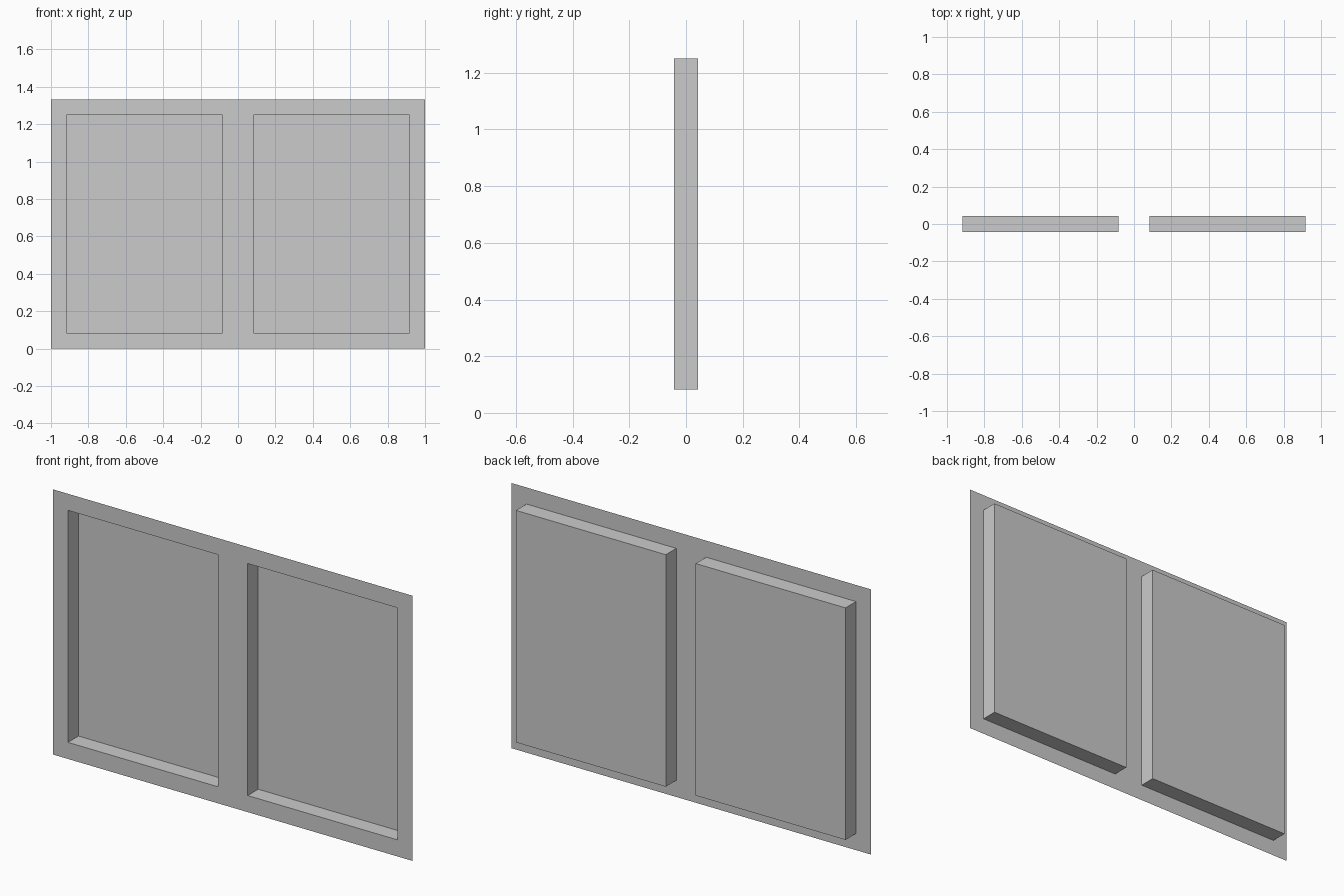
import bpy, bmesh

if "Cube" in bpy.data.objects:
    bpy.data.objects.remove(bpy.data.objects["Cube"])

W, H = 1.0, 4 / 3          # half width, height
B = 1 / 12                 # border width and pocket depth
FRONT, BACK = -B / 2, B / 2


def make_object(name, quads):
    bm = bmesh.new()
    for quad in quads:
        bm.faces.new([bm.verts.new(p) for p in quad])
    bmesh.ops.remove_doubles(bm, verts=bm.verts[:], dist=1e-5)
    mesh = bpy.data.meshes.new(name)
    bm.to_mesh(mesh)
    bm.free()
    obj = bpy.data.objects.new(name, mesh)
    bpy.context.collection.objects.link(obj)
    return obj


def front_rect(x0, x1, z0, z1, y):
    # rectangle facing -y
    return [(x0, y, z0), (x1, y, z0), (x1, y, z1), (x0, y, z1)]


# Flat front frame: a grid of cells with two openings left out
xs = [-W, -W + B, -B, B, W - B, W]
zs = [0, B, H - B, H]
cells = [front_rect(xs[i], xs[i + 1], zs[k], zs[k + 1], FRONT)
         for i in range(5) for k in range(3)
         if not (k == 1 and i in (1, 3))]
make_object("front_frame", cells)

# Recessed panels: open-fronted trays, four walls and a back
for name, i in (("left_recessed_panel", 1), ("right_recessed_panel", 3)):
    near = front_rect(xs[i], xs[i + 1], zs[1], zs[2], FRONT)
    far = front_rect(xs[i], xs[i + 1], zs[1], zs[2], BACK)
    walls = [[near[j], near[(j + 1) % 4], far[(j + 1) % 4], far[j]]
             for j in range(4)]
    make_object(name, [far] + walls)
